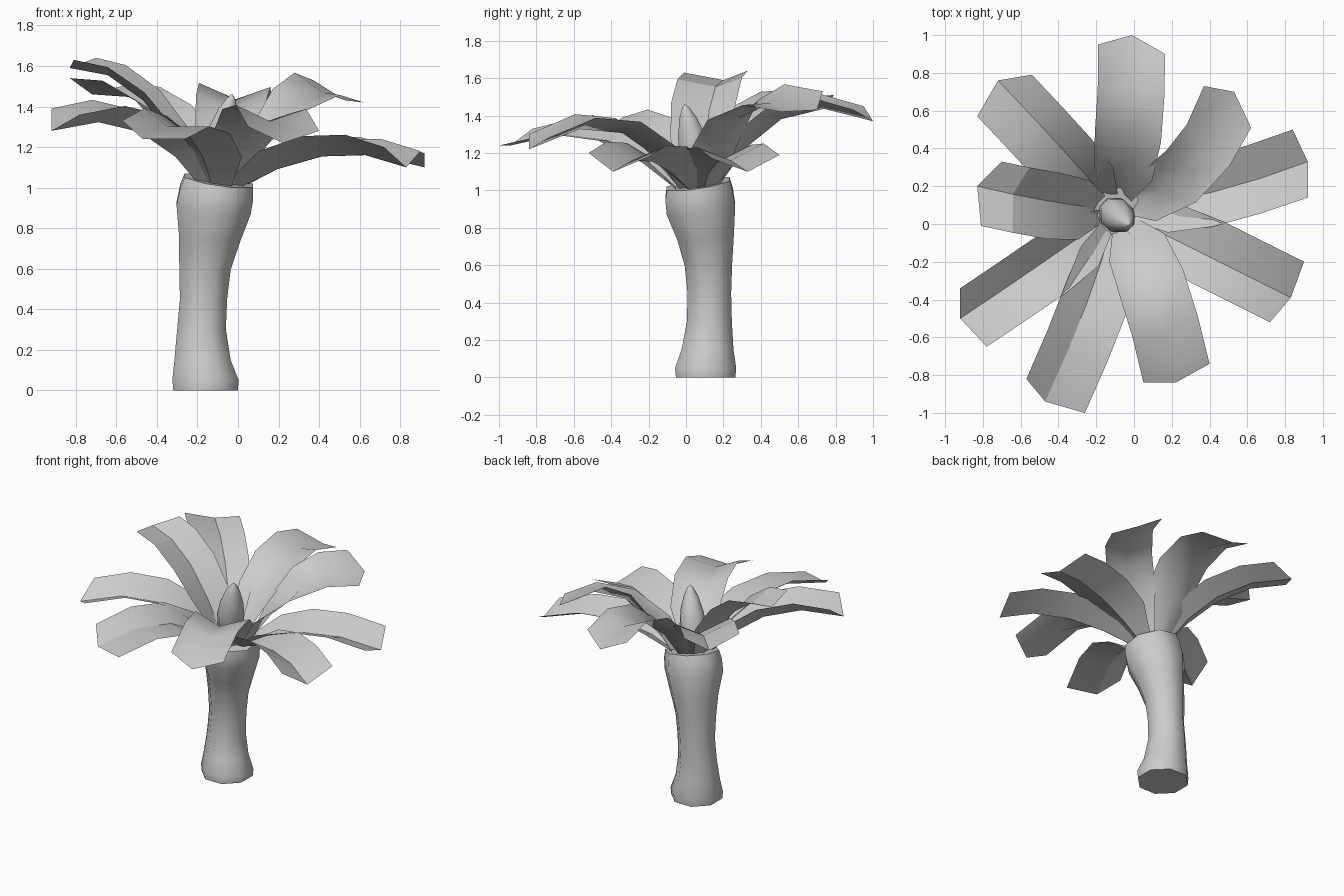
import bpy, bmesh, math
from mathutils import Vector, Matrix

if "Cube" in bpy.data.objects:
    bpy.data.objects.remove(bpy.data.objects["Cube"])


def make_object(name, bm, angle=50):
    mesh = bpy.data.meshes.new(name)
    bm.to_mesh(mesh)
    bm.free()
    ob = bpy.data.objects.new(name, mesh)
    bpy.context.collection.objects.link(ob)
    bpy.ops.object.select_all(action='DESELECT')
    ob.select_set(True)
    bpy.context.view_layer.objects.active = ob
    bpy.ops.object.shade_smooth_by_angle(angle=math.radians(angle))
    return ob


def tube(name, rings, sides):
    """Skin a list of (x, y, z, radius, slope) rings; slope tilts a ring up to back left."""
    bm = bmesh.new()
    loops = []
    for x, y, z, r, slope in rings:
        loop = []
        for i in range(sides):
            a = math.tau * (i + 0.5) / sides
            dx, dy = r * math.cos(a), r * math.sin(a)
            loop.append(bm.verts.new((x + dx, y + dy, z + slope * (dy - dx))))
        loops.append(loop)
    for lo, hi in zip(loops, loops[1:]):
        for i in range(sides):
            j = (i + 1) % sides
            bm.faces.new((lo[i], lo[j], hi[j], hi[i]))
    bm.faces.new(loops[0][::-1])
    bm.faces.new(loops[-1])
    return make_object(name, bm)


def leaf(name, left, keel, right, mid, base_z=1.0, smooth=False):
    """Folded leaf: keel runs from the trunk through mid to the tip, edges raised."""
    tip, mid = Vector(keel), Vector(mid)
    out = (mid - Vector((-0.09, 0.07, mid.z))).normalized()
    base = Vector((-0.09, 0.07, base_z)) + out * 0.11
    offs = [Vector(left) - tip, Vector((0, 0, 0)), Vector(right) - tip]

    def point(t):
        return (base * (2 * (t - .5) * (t - 1)) + mid * (4 * t * (1 - t))
                + tip * (2 * t * (t - .5)))

    def heading(t):
        d = point(t + .01) - point(t - .01)
        return math.atan2(d.y, d.x)

    axis = Vector((math.cos(heading(1)), math.sin(heading(1)), 0))
    bm = bmesh.new()
    rows = []
    for t, w, trail in ((0, .42, 1), (.2, .9, .7), (.45, 1, .6), (.72, 1, .6), (1, 1, 1)):
        turn = Matrix.Rotation(heading(t) - heading(1), 3, 'Z')
        rows.append([bm.verts.new(point(t) + turn @ ((o - axis * o.dot(axis) * (1 - trail)) * w))
                     for o in offs])
    for a, b in zip(rows, rows[1:]):
        for i in (0, 1):
            bm.faces.new((a[i], a[i + 1], b[i + 1], b[i]))
    make_object(name, bm, 100 if smooth else 22)


# Trunk, flared at foot and crown, with a slanted top
tube("trunk", [
    (-.16, .105, 0, .172, 0), (-.16, .105, .05, .177, 0), (-.175, .115, .15, .15, 0),
    (-.18, .125, .3, .13, 0), (-.17, .125, .45, .126, 0), (-.163, .12, .6, .137, .03),
    (-.14, .105, .75, .163, .08), (-.12, .08, .9, .198, .12),
    (-.105, .07, .98, .195, .14), (-.095, .065, 1.035, .182, .15), (-.1, .065, 1.035, .12, .15)], 8)

# Bud leaning toward front right
tube("bud", [
    (-.11, .07, 1.0, .05, 0), (-.105, .06, 1.1, .085, 0), (-.09, .045, 1.2, .092, 0),
    (-.07, .03, 1.3, .078, 0), (-.05, .012, 1.39, .05, 0), (-.035, 0, 1.44, .022, 0),
    (-.03, -.005, 1.46, .004, 0)], 8)

# Leaves: left tip, keel tip, right tip, keel midpoint
leaf("leaf_back", (-.19, .95, 1.45), (-.01, 1.0, 1.37), (.165, .9, 1.43),
     (-.02, .55, 1.40), 1.03, True)
leaf("leaf_back_right", (.37, .73, 1.53), (.53, .7, 1.43), (.62, .51, 1.42),
     (.32, .31, 1.41), 1.0, True)
leaf("leaf_right_back", (.84, .5, 1.19), (.92, .33, 1.10), (.92, .14, 1.17),
     (.46, .18, 1.16))
leaf("leaf_right_front", (.9, -.2, 1.18), (.83, -.39, 1.10), (.72, -.52, 1.2),
     (.45, -.2, 1.16))
leaf("leaf_front_right", (.4, -.74, 1.28), (.22, -.84, 1.22), (.05, -.84, 1.30),
     (.1, -.38, 1.32), 1.0, True)
leaf("leaf_front_left", (-.26, -1.0, 1.24), (-.47, -.94, 1.24), (-.57, -.82, 1.33),
     (-.265, -.46, 1.28))
leaf("leaf_left_front", (-.78, -.65, 1.36), (-.92, -.5, 1.28), (-.92, -.34, 1.39),
     (-.52, -.23, 1.29))
leaf("leaf_left", (-.81, -.01, 1.63), (-.83, .2, 1.59), (-.7, .33, 1.64),
     (-.5, .13, 1.46), 1.03)
leaf("leaf_back_left", (-.83, .57, 1.54), (-.72, .76, 1.46), (-.54, .79, 1.51),
     (-.41, .43, 1.38), 1.04)
